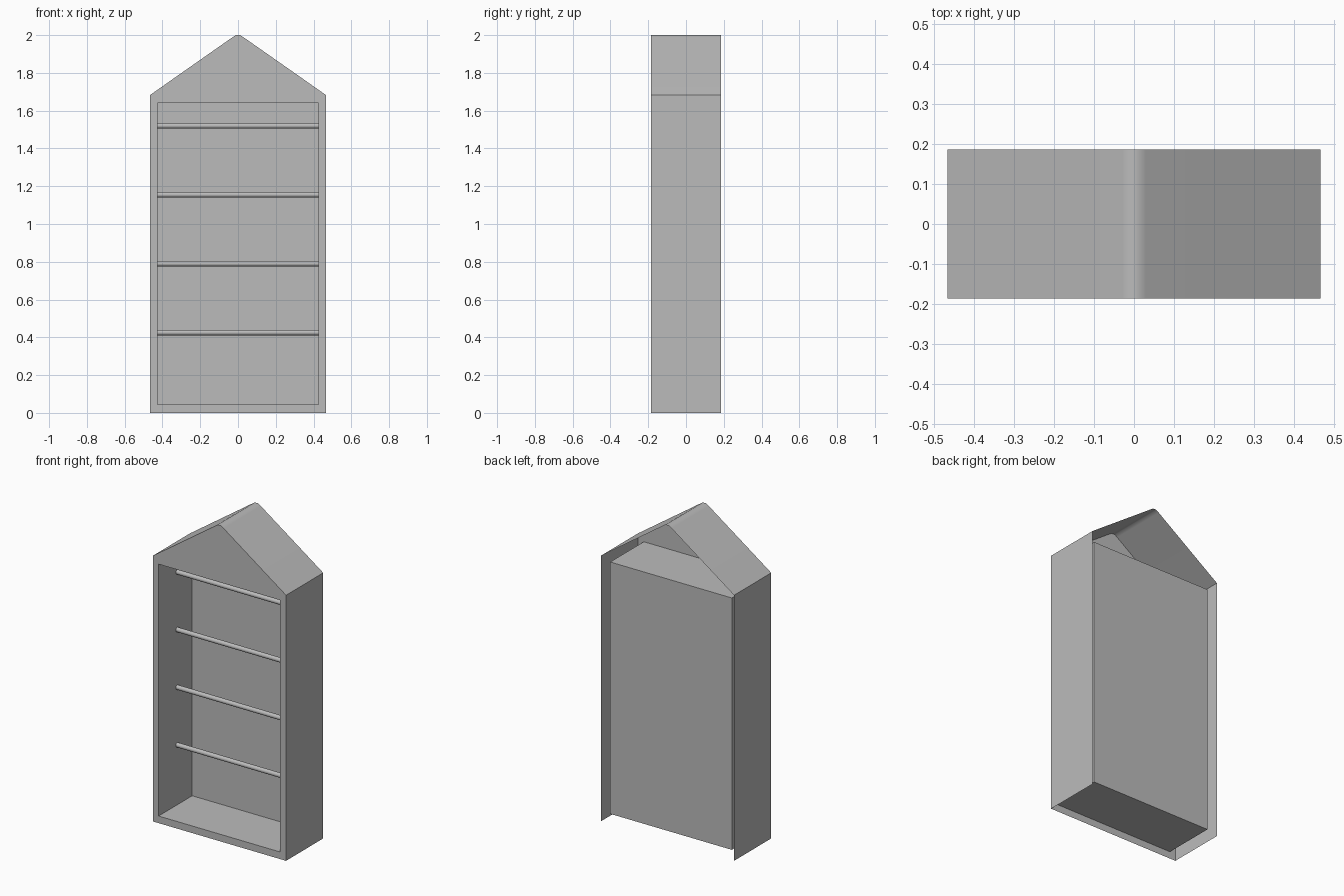
import bpy, bmesh, math

if "Cube" in bpy.data.objects:
    bpy.data.objects.remove(bpy.data.objects["Cube"])

W, D, EAVE = 0.467, 0.186, 1.682          # half width, half depth, eave height
IX, Z0, Z1, BACK = 0.426, 0.045, 1.64, 0.15  # opening and rear wall of the recess

grey = bpy.data.materials.new("warm_grey_paint")
grey.diffuse_color = (0.5, 0.5, 0.5, 1)
grey.use_nodes = True
grey.node_tree.nodes["Principled BSDF"].inputs["Base Color"].default_value = grey.diffuse_color


def make(name, faces, smooth=False):
    """Open surface from a list of faces given as 3D points."""
    bm = bmesh.new()
    for f in faces:
        bm.faces.new([bm.verts.new(p) for p in f])
    bmesh.ops.remove_doubles(bm, verts=bm.verts, dist=1e-5)
    me = bpy.data.meshes.new(name)
    bm.to_mesh(me)
    bm.free()
    me.materials.append(grey)
    ob = bpy.data.objects.new(name, me)
    bpy.context.collection.objects.link(ob)
    if smooth:
        bpy.ops.object.select_all(action='DESELECT')
        ob.select_set(True)
        bpy.context.view_layer.objects.active = ob
        bpy.ops.object.shade_smooth_by_angle(angle=math.radians(35))
    return ob


def at(y, pts):
    return [(x, y, z) for x, z in pts]


def strip(pts, y0, y1):
    """Sweep a profile in x, z from y0 to y1."""
    return [[(a[0], y0, a[1]), (a[0], y1, a[1]), (b[0], y1, b[1]), (b[0], y0, b[1])]
            for a, b in zip(pts, pts[1:])]


# House outline, right foot over the rounded ridge to left foot
half = [(W, 0), (W, EAVE), (0.03, 1.988), (0.012, 2.0)]
outline = half + [(-x, z) for x, z in reversed(half)]

# Outer shell: side walls and roof, open below and behind
make("side_walls_and_roof", strip(outline, -D, D), smooth=True)

# Front panel: frame around the opening, topped by the gable
bl, br, tr, tl = (-IX, Z0), (IX, Z0), (IX, Z1), (-IX, Z1)
front = [
    [(-W, 0), (W, 0), br, bl],
    [(W, 0), (W, EAVE), tr, br],
    [(-W, EAVE), (-W, 0), bl, tl],
    [tl, tr] + outline[1:-1],
]
make("front_panel", [at(-D, f) for f in front])

# Recessed compartment behind the opening
make("recess", strip([bl, tl, tr, br, bl], -D, BACK) + [at(BACK, [bl, br, tr, tl])])

# Four round cross rods
for i in range(4):
    bpy.ops.mesh.primitive_cylinder_add(
        vertices=16, radius=0.0145, depth=2 * IX,
        location=(0, 0, 0.425 + i * 0.365), rotation=(0, math.pi / 2, 0))
    rod = bpy.context.object
    rod.name = f"cross_rod_{i + 1}"
    rod.data.materials.append(grey)
    bpy.ops.object.shade_smooth_by_angle(angle=math.radians(35))
